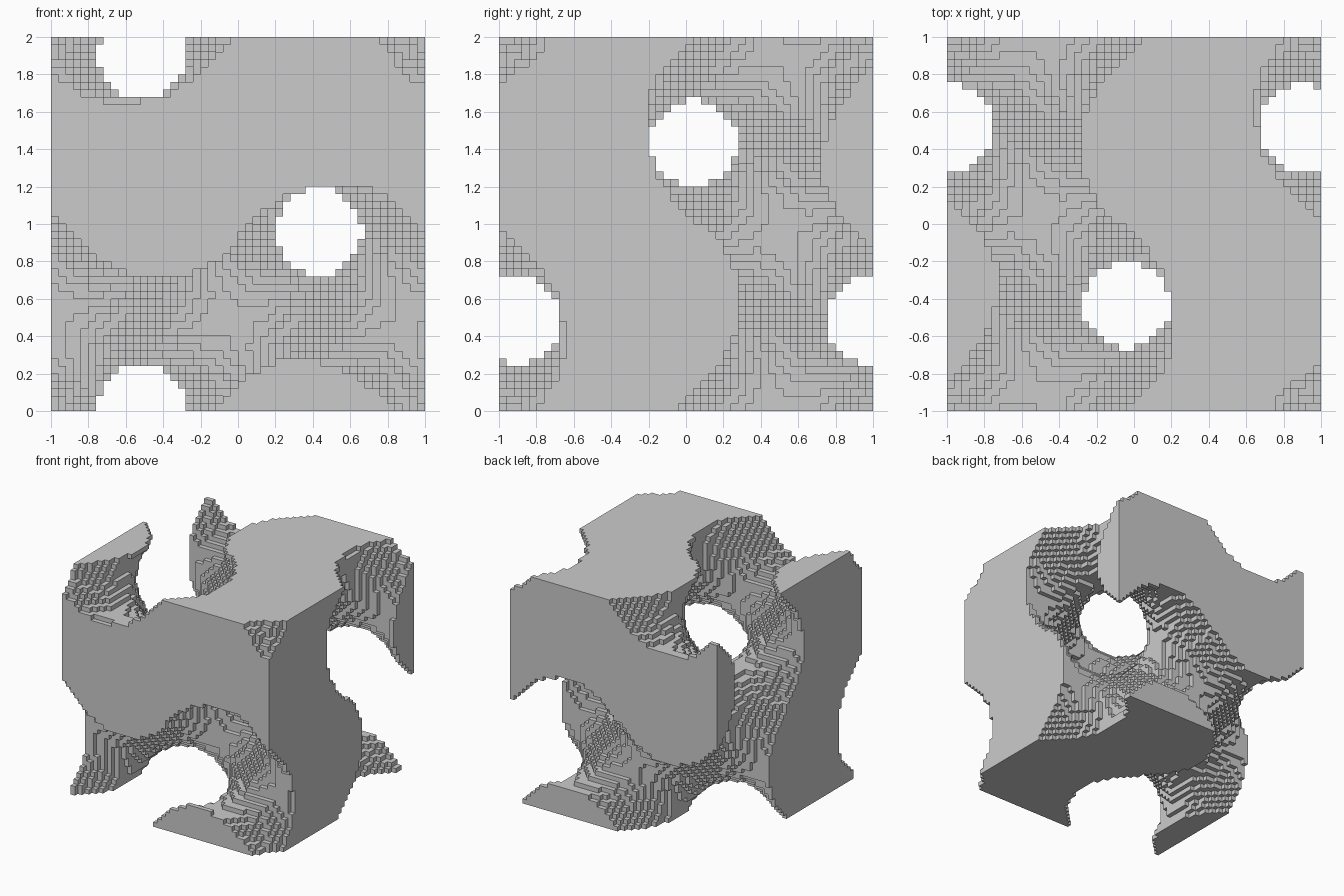
import bpy
from math import sin, cos, pi

if "Cube" in bpy.data.objects:
    bpy.data.objects.remove(bpy.data.objects["Cube"])

N = 50                 # voxels per side
SIZE = 2.0 / N         # voxel edge length
PERIOD = 47            # voxels per wave of the gyroid

S = [sin(2 * pi * i / PERIOD) for i in range(N)]
C = [cos(2 * pi * i / PERIOD) for i in range(N)]


def is_solid(i, j, k):
    """One side of a gyroid surface; the y axis runs from back to front."""
    if not (0 <= i < N and 0 <= j < N and 0 <= k < N):
        return False
    j = N - 1 - j
    return C[i] * S[j] + C[j] * S[k] + C[k] * S[i] < 0


verts, faces, index = [], [], {}


def corner(p):
    """Shared vertex at a lattice point."""
    if p not in index:
        index[p] = len(verts)
        verts.append((p[0] * SIZE - 1, p[1] * SIZE - 1, p[2] * SIZE))
    return index[p]


def add_face(cell, axis, side):
    """Outward square on one side of a voxel."""
    u, v = (axis + 1) % 3, (axis + 2) % 3
    ring = [(0, 0), (1, 0), (1, 1), (0, 1)]
    quad = []
    for a, b in (ring if side else ring[::-1]):
        p = list(cell)
        p[axis] += side
        p[u] += a
        p[v] += b
        quad.append(corner(tuple(p)))
    faces.append(quad)


# Outer skin of the voxel gyroid block
for i in range(N):
    for j in range(N):
        for k in range(N):
            if not is_solid(i, j, k):
                continue
            for axis in range(3):
                for side in (0, 1):
                    n = [i, j, k]
                    n[axis] += 2 * side - 1
                    if not is_solid(*n):
                        add_face((i, j, k), axis, side)

mesh = bpy.data.meshes.new("voxel_gyroid")
mesh.from_pydata(verts, [], faces)
mesh.update()
block = bpy.data.objects.new("voxel_gyroid", mesh)
bpy.context.collection.objects.link(block)
